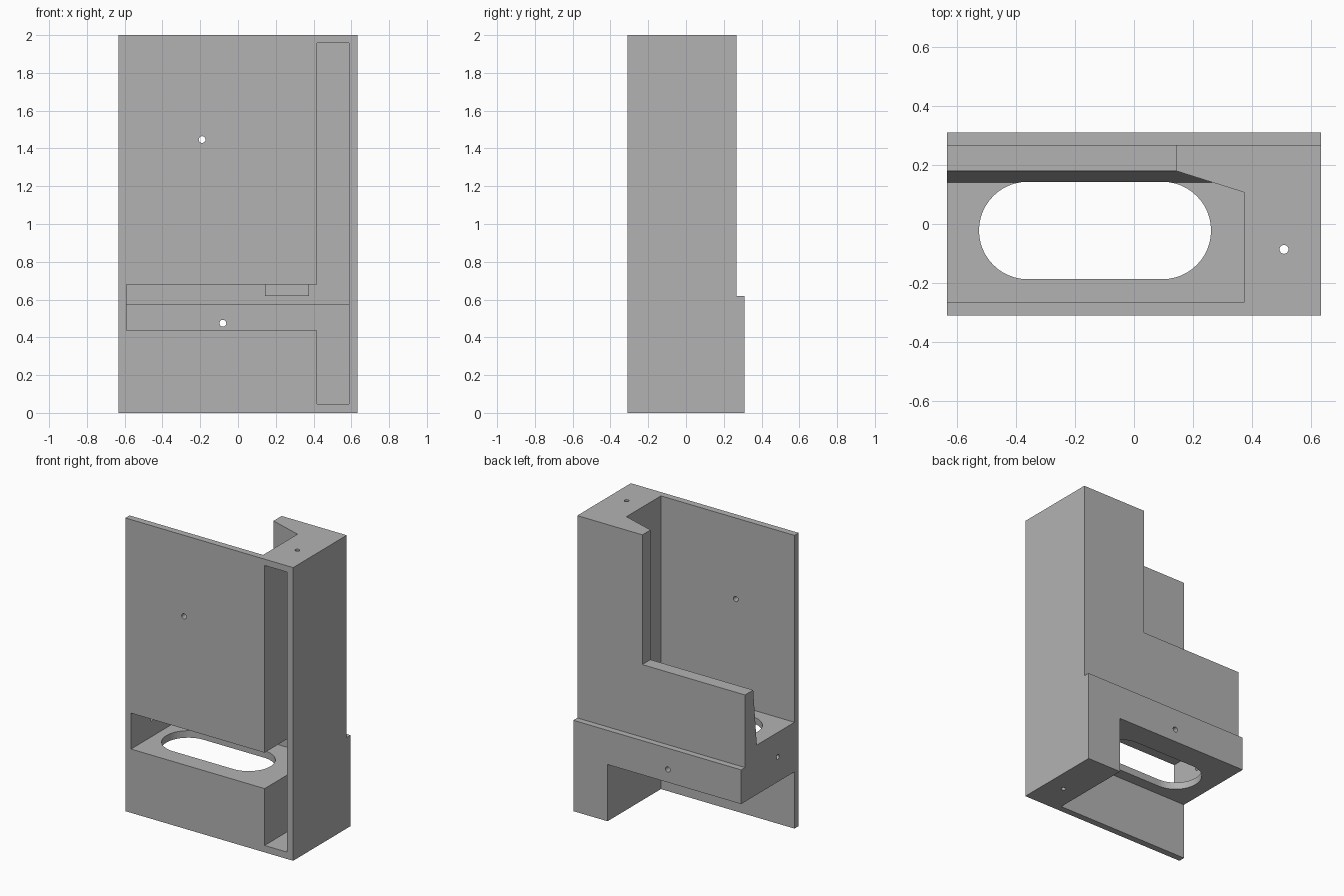
import bpy, bmesh, math
from mathutils import Vector

cube = bpy.data.objects.get("Cube")
if cube:
    bpy.data.objects.remove(cube, do_unlink=True)

# Single flat colour
grey = bpy.data.materials.new("light_grey")
grey.use_nodes = True
COLOUR = (0.45, 0.45, 0.45, 1)
grey.diffuse_color = COLOUR
grey.node_tree.nodes["Principled BSDF"].inputs["Base Color"].default_value = COLOUR


def prism(name, axis, profile, lo, hi):
    """Extrude a 2D profile along an axis: x uses (y, z), y uses (x, z), z uses (x, y)."""
    place = {"x": lambda a, b: (lo, a, b),
             "y": lambda a, b: (a, lo, b),
             "z": lambda a, b: (a, b, lo)}[axis]
    bm = bmesh.new()
    face = bm.faces.new([bm.verts.new(place(a, b)) for a, b in profile])
    ext = bmesh.ops.extrude_face_region(bm, geom=[face])
    shift = Vector([hi - lo if axis == k else 0 for k in "xyz"])
    verts = [g for g in ext["geom"] if isinstance(g, bmesh.types.BMVert)]
    bmesh.ops.translate(bm, verts=verts, vec=shift)
    bmesh.ops.recalc_face_normals(bm, faces=bm.faces)
    mesh = bpy.data.meshes.new(name)
    bm.to_mesh(mesh)
    bm.free()
    mesh.materials.append(grey)
    obj = bpy.data.objects.new(name, mesh)
    bpy.context.collection.objects.link(obj)
    return obj


def box(name, x0, x1, y0, y1, z0, z1):
    return prism(name, "z", [(x0, y0), (x1, y0), (x1, y1), (x0, y1)], z0, z1)


def slot(a, b, half, r, n=24):
    """Rounded slot outline; half = 0 gives a circle."""
    pts = []
    for side, start in ((1, -math.pi / 2), (-1, math.pi / 2)):
        for i in range(n + (1 if half else 0)):
            t = start + math.pi * i / n
            pts.append((a + side * half + r * math.cos(t), b + r * math.sin(t)))
    return pts


def combine(base, other, operation):
    mod = base.modifiers.new("join", "BOOLEAN")
    mod.operation, mod.solver, mod.object = operation, "EXACT", other
    bpy.context.view_layer.objects.active = base
    bpy.ops.object.modifier_apply(modifier=mod.name)
    bpy.data.objects.remove(other, do_unlink=True)


W, FRONT, BACK, LIP = 0.633, -0.31, 0.268, 0.31
STEP = 0.62          # height of the rear ledge
COL = 0.375          # inner side of the column
WALL = 0.045

# Front plate
body = box("wall_holder", -W, W, FRONT, FRONT + WALL, 0, 2)

# Full height hollow column with thicker rear foot
combine(body, prism("column", "x", [(FRONT, 0), (LIP, 0), (LIP, STEP), (BACK, STEP),
                                    (BACK, 2), (FRONT, 2)], COL, W), "UNION")

# Shelf box with leaning back rest
combine(body, prism("shelf", "x", [(-0.28, 0.387), (LIP, 0.387), (LIP, STEP), (BACK, STEP),
                                   (BACK, 1.115), (0.18, 1.115), (0.141, 0.725),
                                   (-0.28, 0.725)], -W, 0.4), "UNION")

# Cavities: column channel and shelf channel, deeper below the ledge
def channel(z0, z1):
    return [(-0.4, z0), (LIP - WALL, z0), (LIP - WALL, STEP - WALL),
            (BACK - WALL, STEP - WALL), (BACK - WALL, z1), (-0.4, z1)]

combine(body, prism("column_cavity", "x", channel(0.047, 1.957), 0.418, 0.588), "DIFFERENCE")
combine(body, prism("shelf_cavity", "x", channel(0.435, 0.68), -0.59, 0.5), "DIFFERENCE")

# Oval opening through the shelf
combine(body, prism("oval_cut", "z", slot(-0.132, -0.022, 0.228, 0.165), 0.3, 0.74), "DIFFERENCE")

# Small cable holes
for axis, a, b, r, lo, hi in (("y", -0.19, 1.447, 0.018, -0.4, -0.2),
                              ("y", -0.08, 0.475, 0.018, 0.2, 0.4),
                              ("x", -0.085, 0.558, 0.016, -0.7, -0.5),
                              ("z", 0.508, -0.086, 0.015, -0.1, 2.1)):
    combine(body, prism("hole_cut", axis, slot(a, b, 0, r, 12), lo, hi), "DIFFERENCE")

# Retaining wing beside the column
combine(body, prism("wing", "z", [(0.142, 0.18), (COL + 0.001, 0.106), (COL + 0.001, BACK),
                                  (0.142, BACK)], STEP, 2), "UNION")
